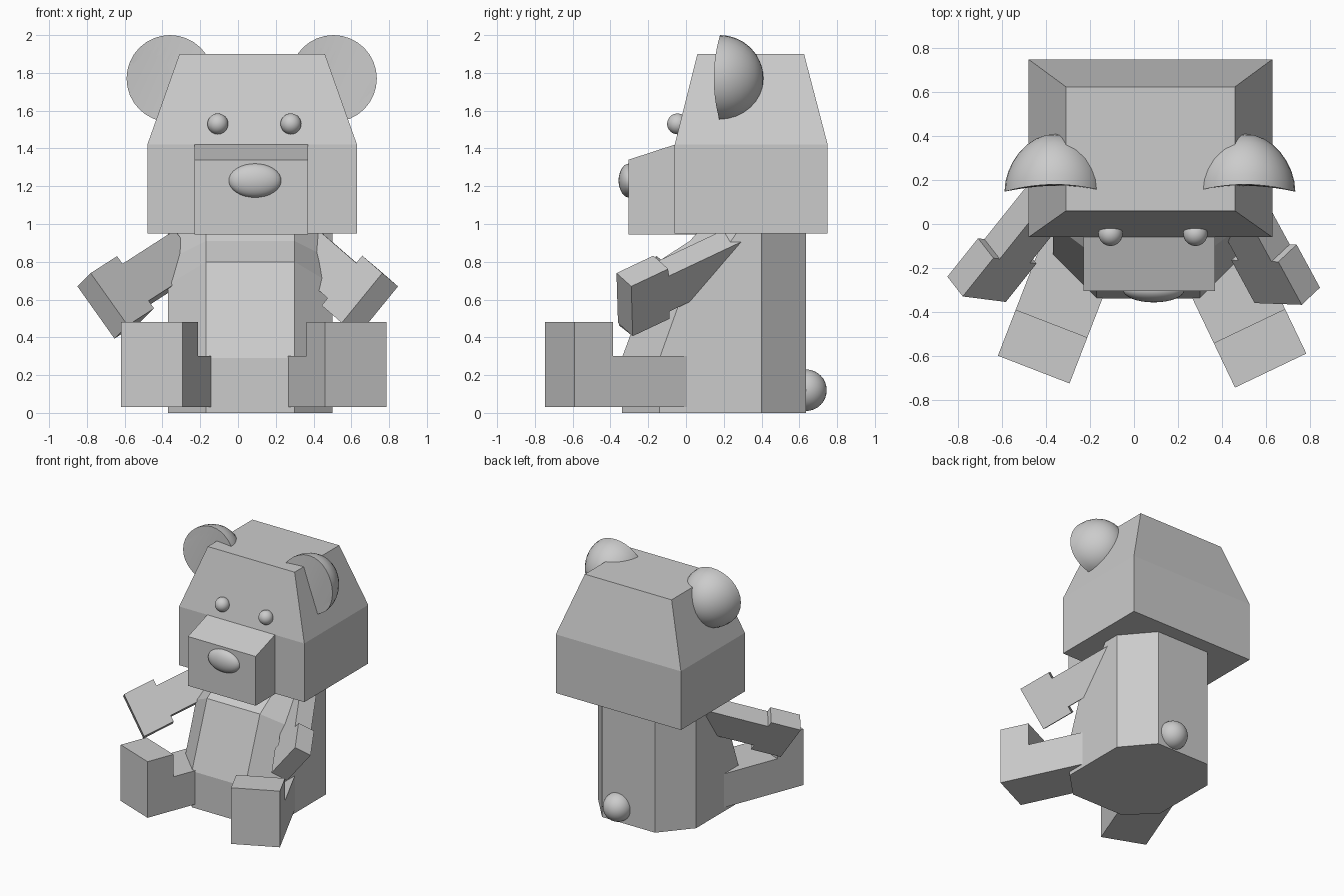
import bpy, bmesh, math
from mathutils import Vector, Matrix

if "Cube" in bpy.data.objects:
    bpy.data.objects.remove(bpy.data.objects["Cube"])


def make(name, bm, smooth=False):
    bmesh.ops.recalc_face_normals(bm, faces=bm.faces)
    me = bpy.data.meshes.new(name)
    bm.to_mesh(me)
    bm.free()
    ob = bpy.data.objects.new(name, me)
    bpy.context.collection.objects.link(ob)
    if smooth:
        for p in me.polygons:
            p.use_smooth = True
    return ob


def loft(name, rings):
    bm = bmesh.new()
    loops = [[bm.verts.new(p) for p in r] for r in rings]
    n = len(loops[0])
    for a, b in zip(loops, loops[1:]):
        for i in range(n):
            j = (i + 1) % n
            bm.faces.new((a[i], a[j], b[j], b[i]))
    bm.faces.new(loops[0])
    bm.faces.new(loops[-1])
    return make(name, bm)


def rect(x0, x1, y0, y1, z):
    return [(x0, y0, z), (x1, y0, z), (x1, y1, z), (x0, y1, z)]


def limb(name, origin, axis, across, thick, width, profile):
    """Flat outline in the axis/across plane, given width along thick."""
    o = Vector(origin)
    a, c, t = (Vector(v).normalized() for v in (axis, across, thick))
    side = [o + a * p + c * q for p, q in profile]
    return loft(name, [side, [v + t * width for v in side]])


def ball(name, loc, scale):
    bm = bmesh.new()
    bmesh.ops.create_uvsphere(bm, u_segments=32, v_segments=16, radius=1,
                              matrix=Matrix.LocRotScale(Vector(loc), None, Vector(scale)))
    return make(name, bm, True)


# Head and snout
loft("head", [rect(-.48, .63, -.06, .75, .95),
              rect(-.48, .63, -.06, .75, 1.42),
              rect(-.31, .46, .06, .625, 1.9)])
limb("snout", (-.23, -.305, .945), (0, 1, 0), (0, 0, 1), (1, 0, 0), .6,
     [(0, 0), (.36, 0), (.36, .475), (.245, .475), (0, .395)])

# Nose, eyes and tail
ball("nose", (.09, -.3, 1.23), (.14, .057, .09))
for n, x in (("left_eye", -.107), ("right_eye", .28)):
    ball(n, (x, -.045, 1.53), (.055, .055, .055))
ball("tail", (.16, .635, .12), (.11, .11, .11))

# Hollow ears, rim swept slightly forward at the sides
for n, x in (("left_ear", -.36), ("right_ear", .505)):
    bm = bmesh.new()
    bmesh.ops.create_uvsphere(bm, u_segments=32, v_segments=16, radius=.23,
                              matrix=Matrix.Rotation(math.pi / 2, 4, 'X'))
    bmesh.ops.delete(bm, geom=[v for v in bm.verts if v.co.y < -.001], context='VERTS')
    rim = [e for e in bm.edges if e.is_boundary]
    inner = bmesh.ops.duplicate(bm, geom=bm.verts[:] + bm.edges[:] + bm.faces[:])
    copies = [g for g in inner["geom"] if isinstance(g, bmesh.types.BMVert)]
    bmesh.ops.scale(bm, verts=copies, vec=(.85, .85, .85))
    bmesh.ops.bridge_loops(bm, edges=[e for e in bm.edges if e.is_boundary])
    for v in bm.verts:
        v.co.y -= .033 * (v.co.x / .23) ** 2
        v.co += Vector((x, .18, 1.77))
    ear = make(n, bm)
    bpy.context.view_layer.objects.active = ear
    ear.select_set(True)
    bpy.ops.object.shade_smooth_by_angle(angle=math.radians(40))
    ear.select_set(False)

# Eight-sided body with a belly that leans back above the legs
rings = []
for fy, fz, sy, sz, bz in ((-.34, 0, -.14, 0, 0), (-.34, .29, -.14, .29, .29),
                           (-.15, .8, 0, .68, .7), (.02, .91, .17, .81, .85),
                           (.1, 1, .3, 1, 1)):
    rings.append([(-.17, fy, fz), (.3, fy, fz), (.5, sy, sz), (.5, .4, bz),
                  (.3, .635, bz), (-.17, .635, bz), (-.37, .4, bz), (-.37, sy, sz)])
loft("body", rings)

# Legs with raised feet
leg = [(0, 0), (.75, 0), (.75, .27), (.225, .27), (.225, .45), (0, .45)]
limb("left_leg", (-.62, -.6, .03), (.36, .93, 0), (0, 0, 1), (.93, -.36, 0), .35, leg)
limb("right_leg", (.785, -.59, .03), (-.43, .9, 0), (0, 0, 1), (-.9, -.43, 0), .36, leg)

# Arms with wider hands
arm = [(0, 0), (.241, 0), (.241, .05), (.72, .05), (.72, .29), (.241, .29),
       (.241, .34), (0, .34)]
limb("left_arm", (-.78, -.33, .74), (.14, .175, .09), (.195, -.025, -.275),
     (-.07, .09, -.07), .134, arm)
limb("right_arm", (.764, -.368, .74), (-.106, .195, .092), (-.22, .008, -.27),
     (.083, .078, -.07), .134, arm)
